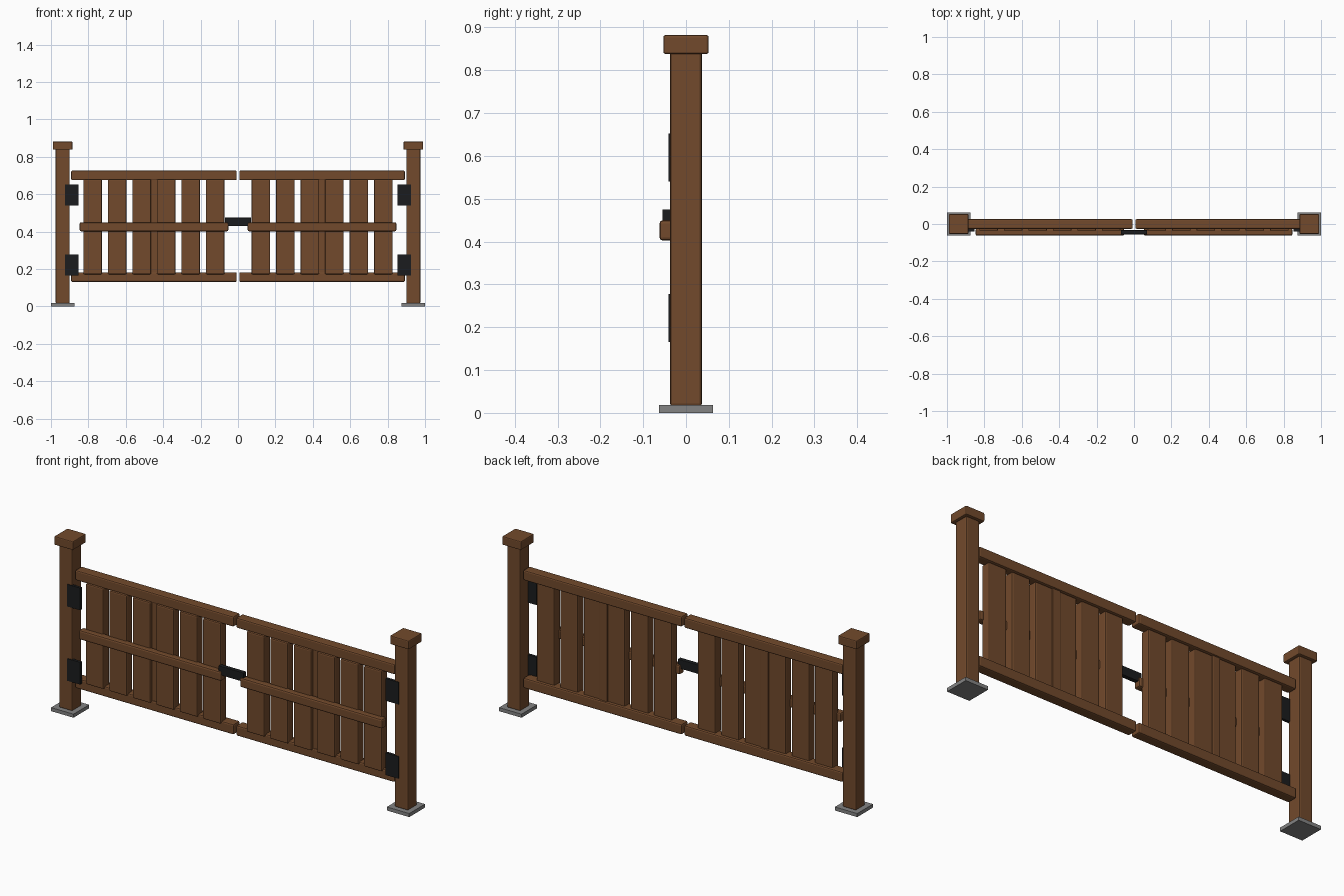
import bpy

if "Cube" in bpy.data.objects:
    bpy.data.objects.remove(bpy.data.objects["Cube"])


def material(name, rgb):
    m = bpy.data.materials.new(name)
    m.diffuse_color = (*rgb, 1)
    m.use_nodes = True
    m.node_tree.nodes["Principled BSDF"].inputs["Base Color"].default_value = m.diffuse_color
    return m


WOOD = material("brown_wood", (0.168, 0.068, 0.025))
IRON = material("black_iron", (0.011, 0.012, 0.013))
STEEL = material("grey_steel", (0.23, 0.23, 0.23))


def box(name, x, y, z, mat, bevel=0.0):
    """Box from (min, max) ranges on each axis, with optional rounded edges."""
    bpy.ops.mesh.primitive_cube_add(
        size=1, location=[(r[0] + r[1]) / 2 for r in (x, y, z)])
    ob = bpy.context.object
    ob.name = name
    ob.scale = [abs(r[1] - r[0]) for r in (x, y, z)]
    bpy.ops.object.transform_apply(location=False, rotation=False, scale=True)
    ob.data.materials.append(mat)
    if bevel:
        b = ob.modifiers.new("rounded_edges", 'BEVEL')
        b.width = bevel
        b.segments = 2
    return ob


for side, s in (("left", -1), ("right", 1)):
    def part(name, x, y, z, mat, bevel=0.0):
        box(f"{side}_{name}", (s * x[0], s * x[1]), y, z, mat, bevel)

    # post with cap and base plate
    part("post", (0.900, 0.975), (-0.0375, 0.0375), (0.015, 0.845), WOOD, 0.007)
    part("post_cap", (0.885, 0.990), (-0.053, 0.053), (0.838, 0.882), WOOD, 0.005)
    part("base_plate", (0.875, 1.0), (-0.0625, 0.0625), (0, 0.018), STEEL)

    # gate leaf rails and centre stile
    part("top_rail", (0.007, 0.892), (-0.026, 0.026), (0.675, 0.727), WOOD, 0.007)
    part("bottom_rail", (0.007, 0.892), (-0.026, 0.026), (0.131, 0.183), WOOD, 0.007)
    part("middle_rail", (0.052, 0.847), (-0.062, -0.024), (0.402, 0.450), WOOD, 0.008)
    part("centre_stile", (0.428, 0.472), (-0.022, 0.018), (0.17, 0.69), WOOD, 0.004)

    # vertical slats
    for i in range(6):
        c = 0.122 + 0.131 * i
        part(f"slat_{i + 1}", (c - 0.050, c + 0.050), (-0.036, 0.012),
             (0.172, 0.680), WOOD, 0.006)

    # hinge plates
    for name, z in (("lower_hinge", (0.165, 0.277)), ("upper_hinge", (0.540, 0.652))):
        part(name, (0.853, 0.925), (-0.041, -0.027), z, IRON)

# latch bar bridging the two leaves
box("latch_bar", (-0.07, 0.07), (-0.055, -0.033), (0.430, 0.475), IRON, 0.002)
